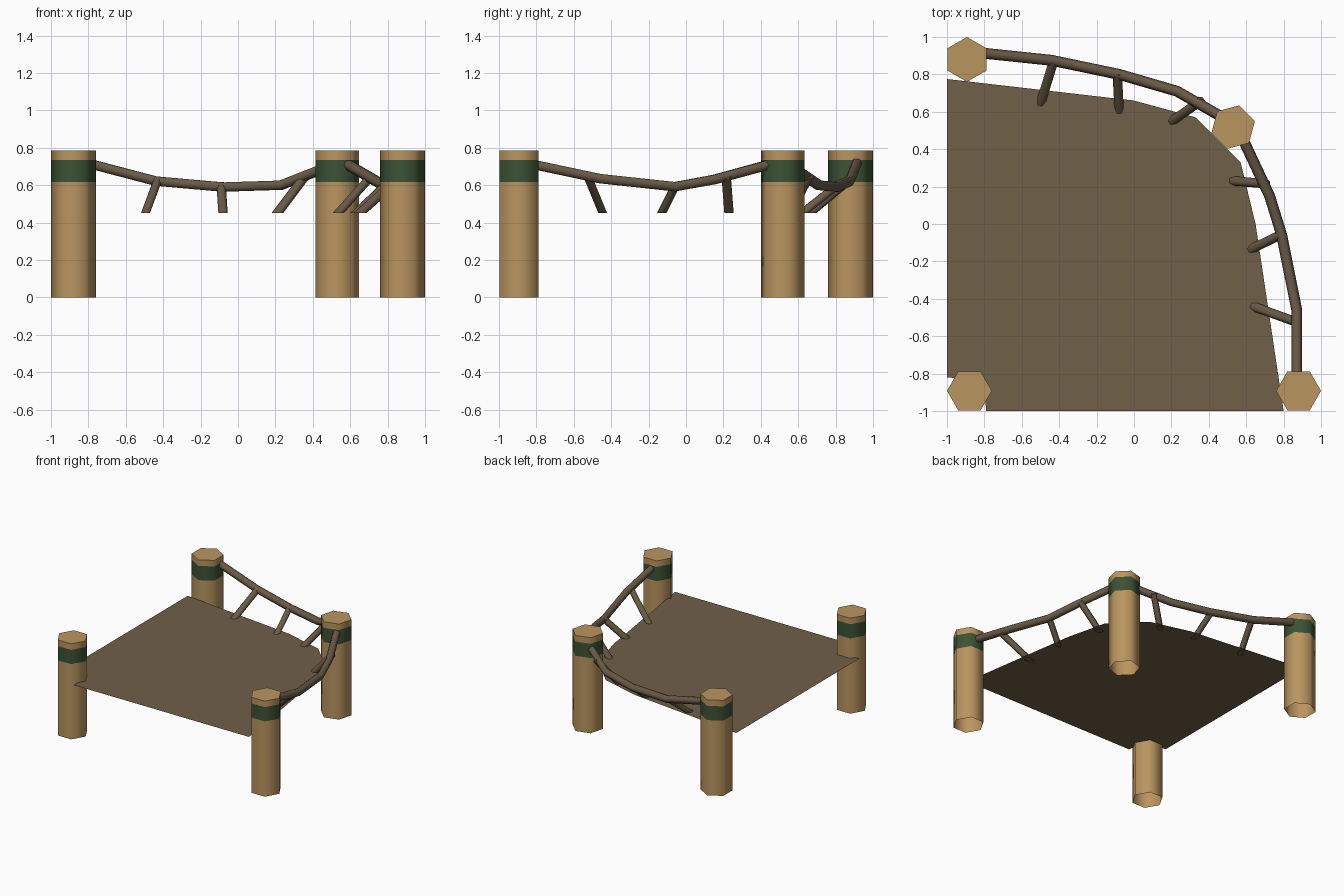
import bpy, bmesh, math
from mathutils import Vector

if "Cube" in bpy.data.objects:
    bpy.data.objects.remove(bpy.data.objects["Cube"])

DECK_Z = 0.455


def material(name, rgb):
    m = bpy.data.materials.new(name)
    m.diffuse_color = (*rgb, 1)
    m.use_nodes = True
    m.node_tree.nodes["Principled BSDF"].inputs["Base Color"].default_value = m.diffuse_color
    return m


TAN = material("tan wood", (0.49, 0.30, 0.115))
GREEN = material("dark green band", (0.045, 0.085, 0.036))
DECK = material("brown deck", (0.160, 0.116, 0.064))
BRANCH = material("brown branch", (0.145, 0.103, 0.062))


def finish(name, bm, mats, smooth=True):
    bmesh.ops.recalc_face_normals(bm, faces=bm.faces)
    mesh = bpy.data.meshes.new(name)
    bm.to_mesh(mesh)
    bm.free()
    for m in mats:
        mesh.materials.append(m)
    ob = bpy.data.objects.new(name, mesh)
    bpy.context.collection.objects.link(ob)
    if smooth:
        bpy.ops.object.select_all(action='DESELECT')
        ob.select_set(True)
        bpy.context.view_layer.objects.active = ob
        bpy.ops.object.shade_smooth_by_angle(angle=math.radians(75))
    return ob


def skin(bm, rings):
    for a, b in zip(rings, rings[1:]):
        n = len(a)
        for i in range(n):
            j = (i + 1) % n
            bm.faces.new((a[i], a[j], b[j], b[i]))


def post(name, x, y, turn, r=0.12):
    """Hexagonal post, open underneath, with a flush painted band."""
    bm = bmesh.new()
    rings = []
    for z in (0, 0.618, 0.735, 0.785):
        rings.append([bm.verts.new((x + r * math.cos(math.radians(turn + 60 * i)),
                                    y + r * math.sin(math.radians(turn + 60 * i)), z))
                      for i in range(6)])
    skin(bm, rings)
    bm.faces.new(rings[-1])
    for f in bm.faces:
        f.material_index = int(0.63 < f.calc_center_median().z < 0.72)
    finish(name, bm, [TAN, GREEN])


def branch(name, points, r, sides=6, cut=None):
    """Round branch along a path, optionally trimmed flat at a height."""
    pts = [Vector(p) for p in points]
    bm = bmesh.new()
    rings = []
    for i, p in enumerate(pts):
        t = (pts[min(i + 1, len(pts) - 1)] - pts[max(i - 1, 0)]).normalized()
        u = t.cross(Vector((0, 0, 1))).normalized()
        v = u.cross(t)
        rings.append([bm.verts.new(p + r * (math.cos(k * math.tau / sides) * u +
                                            math.sin(k * math.tau / sides) * v))
                      for k in range(sides)])
    skin(bm, rings)
    bm.faces.new(rings[0])
    if cut is not None:
        geom = bm.verts[:] + bm.edges[:] + bm.faces[:]
        bmesh.ops.bisect_plane(bm, geom=geom, plane_co=(0, 0, cut),
                               plane_no=(0, 0, -1), clear_outer=True)
    else:
        bm.faces.new(rings[-1])
    finish(name, bm, [BRANCH])


# Four corner posts
post("back_left_post", -0.893, 0.88, 30)
post("back_right_post", 0.53, 0.518, 15)
post("front_right_post", 0.88, -0.892, 0)
post("front_left_post", -0.88, -0.892, 0)

# Thin deck with a bowed outer corner and a notch at the front left post
outline = [(-1, 0.775), (0, 0.66), (0.33, 0.57), (0.57, 0.33), (0.65, 0),
           (0.80, -1), (-0.79, -1), (-0.80, -0.89), (-0.88, -0.83), (-1, -0.82)]
bm = bmesh.new()
bm.faces.new([bm.verts.new((x, y, DECK_Z)) for x, y in reversed(outline)])
deck = finish("deck", bm, [DECK], smooth=False)
if deck.data.polygons[0].normal.z < 0:
    deck.data.flip_normals()

# Sagging handrails
branch("back_rail", [(-0.87, 0.92, 0.735), (-0.44, 0.875, 0.622), (-0.08, 0.80, 0.59),
                     (0.23, 0.71, 0.60), (0.50, 0.555, 0.705)], 0.029)
branch("right_rail", [(0.87, -0.86, 0.72), (0.87, -0.46, 0.635), (0.79, -0.06, 0.592),
                      (0.725, 0.15, 0.63), (0.57, 0.48, 0.72)], 0.029)

# Slanted supports from the rails down to the deck, cut level at the foot
supports = [((-0.43, 0.87, 0.625), (-0.495, 0.66, 0.45)),
            ((-0.09, 0.81, 0.60), (-0.08, 0.62, 0.45)),
            ((0.36, 0.66, 0.65), (0.21, 0.555, 0.45)),
            ((0.87, -0.525, 0.645), (0.65, -0.445, 0.45)),
            ((0.79, -0.055, 0.60), (0.635, -0.13, 0.45)),
            ((0.71, 0.215, 0.645), (0.535, 0.23, 0.45))]
for i, (a, b) in enumerate(supports):
    a, b = Vector(a), Vector(b)
    branch(f"rail_support_{i + 1}", [a, b + (b - a) * 0.5], 0.025, cut=0.45)
